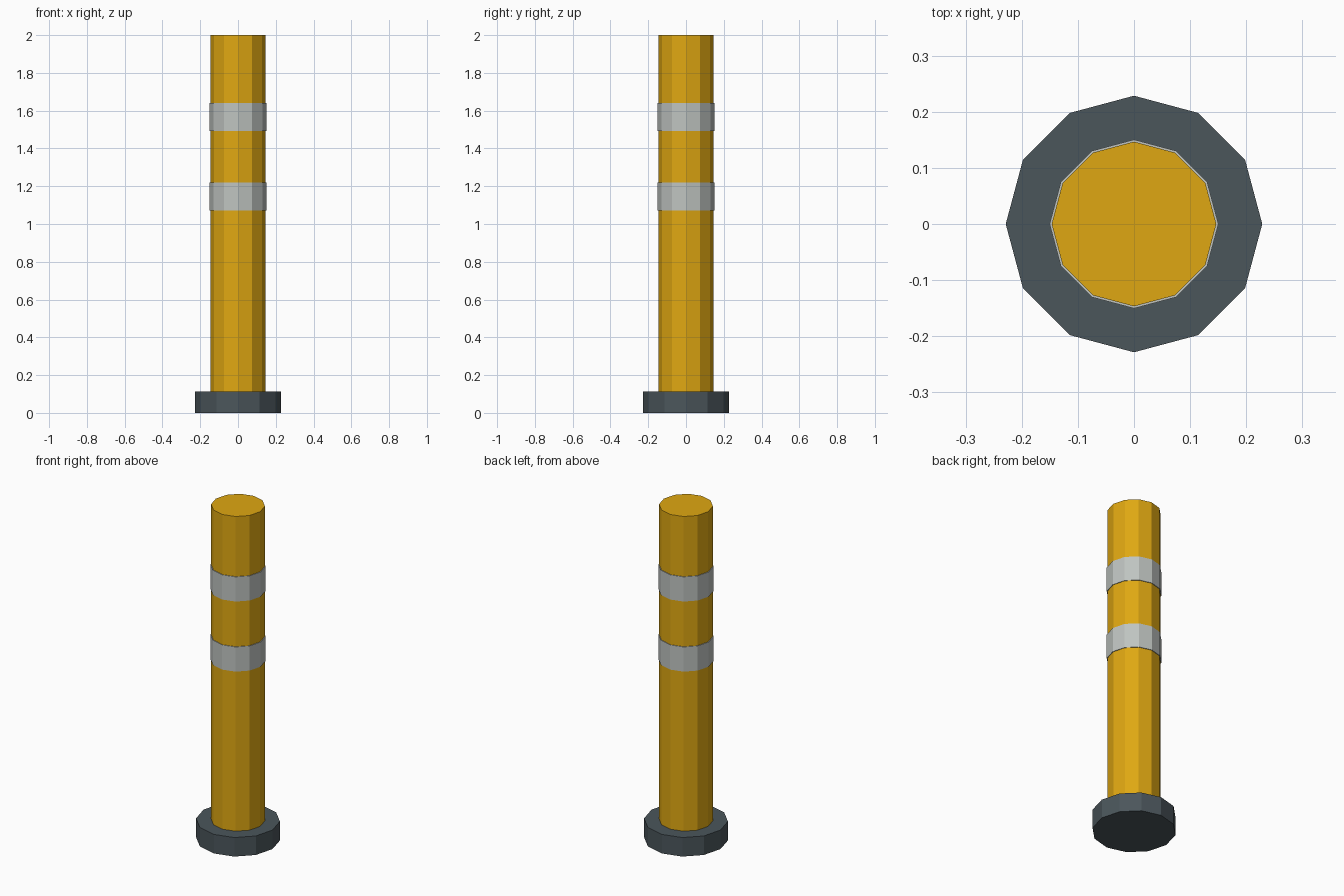
import bpy

if "Cube" in bpy.data.objects:
    bpy.data.objects.remove(bpy.data.objects["Cube"])

SIDES = 12


def material(name, rgb):
    m = bpy.data.materials.new(name)
    m.diffuse_color = (*rgb, 1.0)
    m.use_nodes = True
    m.node_tree.nodes["Principled BSDF"].inputs["Base Color"].default_value = m.diffuse_color
    return m


def drum(name, radius, z0, z1, mat):
    """Flat-shaded twelve-sided upright cylinder from z0 to z1."""
    bpy.ops.mesh.primitive_cylinder_add(
        vertices=SIDES, radius=radius, depth=z1 - z0,
        end_fill_type='NGON', location=(0, 0, (z0 + z1) / 2))
    ob = bpy.context.object
    ob.name = name
    ob.data.materials.append(mat)
    return ob


yellow = material("yellow paint", (0.74, 0.39, 0.006))
grey = material("reflective grey", (0.52, 0.55, 0.53))
dark = material("dark rubber", (0.07, 0.092, 0.105))

# Base foot and post
drum("base", 0.2286, 0.0, 0.114, dark)
drum("post", 0.1467, 0.1, 2.0, yellow)

# Two reflective bands
for name, z0 in (("lower_band", 1.072), ("upper_band", 1.492)):
    drum(name, 0.1505, z0, z0 + 0.148, grey)
